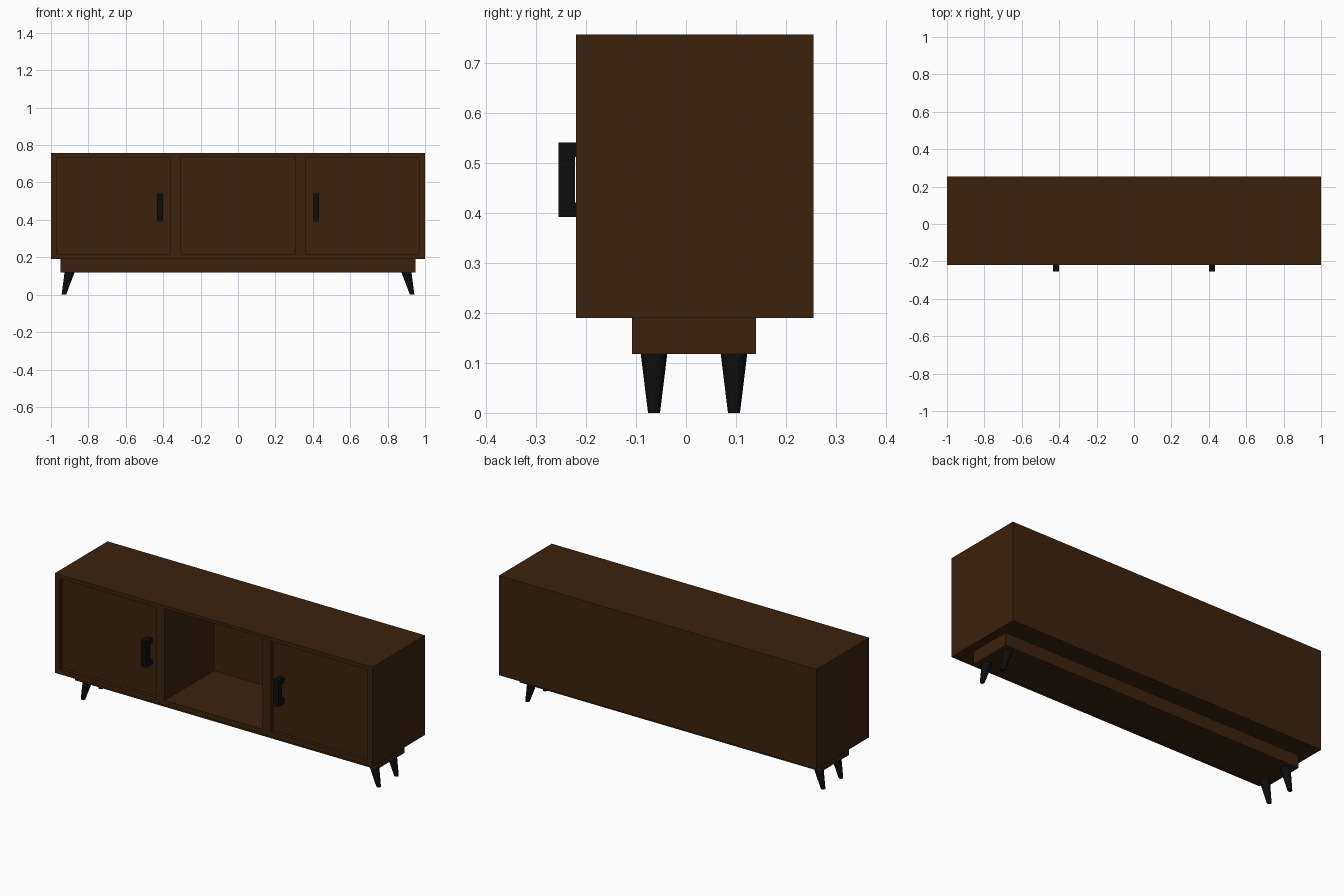
import bpy, bmesh
from mathutils import Matrix, Vector

cube = bpy.data.objects.get("Cube")
if cube:
    bpy.data.objects.remove(cube, do_unlink=True)


def material(name, rgb):
    m = bpy.data.materials.new(name)
    m.use_nodes = True
    m.diffuse_color = (*rgb, 1)
    m.node_tree.nodes["Principled BSDF"].inputs["Base Color"].default_value = (*rgb, 1)
    return m


WOOD = material("dark walnut", (0.045, 0.016, 0.004))
BLACK = material("black metal", (0.004, 0.004, 0.004))


def finish(name, bm, mat):
    bmesh.ops.recalc_face_normals(bm, faces=bm.faces)
    mesh = bpy.data.meshes.new(name)
    bm.to_mesh(mesh)
    bm.free()
    mesh.materials.append(mat)
    obj = bpy.data.objects.new(name, mesh)
    bpy.context.collection.objects.link(obj)
    return obj


def add_box(bm, x, y, z):
    size = [b - a for a, b in (x, y, z)]
    mid = [(a + b) / 2 for a, b in (x, y, z)]
    bmesh.ops.create_cube(bm, size=1, matrix=Matrix.Translation(mid) @ Matrix.Diagonal((*size, 1)))


def boxes(name, mat, *spans):
    bm = bmesh.new()
    for span in spans:
        add_box(bm, *span)
    return finish(name, bm, mat)


FRONT, BACK, BOTTOM, TOP = -0.22, 0.255, 0.19, 0.757
DOOR_Y = -0.20

# Cabinet body with a deep open bay and two shallow door recesses
cabinet = boxes("cabinet", WOOD, ((-1, 1), (FRONT, BACK), (BOTTOM, TOP)))
cutter = boxes("recess_cutter", WOOD,
               ((-0.308, 0.308), (-0.3, 0.225), (0.218, 0.74)),
               ((-0.97, -0.361), (-0.3, DOOR_Y), (0.218, 0.734)),
               ((0.361, 0.97), (-0.3, DOOR_Y), (0.218, 0.734)))
cut = cabinet.modifiers.new("recesses", 'BOOLEAN')
cut.object = cutter
cut.solver = 'EXACT'
bpy.context.view_layer.objects.active = cabinet
cabinet.select_set(True)
bpy.ops.object.modifier_apply(modifier=cut.name)
bpy.data.objects.remove(cutter, do_unlink=True)

# Plinth under the body
boxes("plinth", WOOD, ((-0.95, 0.95), (-0.108, 0.14), (0.118, BOTTOM)))

for side, s in (("left", 1), ("right", -1)):
    # Door pull: a bar on two short posts
    x = sorted((s * 0.4, s * 0.433))
    boxes(side + "_handle", BLACK,
          (x, (-0.255, -0.222), (0.392, 0.541)),
          (x, (-0.222, DOOR_Y), (0.392, 0.421)),
          (x, (-0.222, DOOR_Y), (0.512, 0.541)))

    # Tapered legs splayed outwards
    for place, y in (("front", -0.064), ("back", 0.096)):
        bm = bmesh.new()
        bmesh.ops.create_cone(bm, cap_ends=True, segments=16, radius1=0.012,
                              radius2=0.0265, depth=0.118)
        for v in bm.verts:
            v.co.z += 0.059
            lean = v.co.z / 0.118
            v.co += Vector((s * (0.931 - 0.03 * lean), y, 0))
        leg = finish(f"{place}_{side}_leg", bm, BLACK)
        bpy.ops.object.select_all(action='DESELECT')
        leg.select_set(True)
        bpy.context.view_layer.objects.active = leg
        bpy.ops.object.shade_smooth_by_angle()
